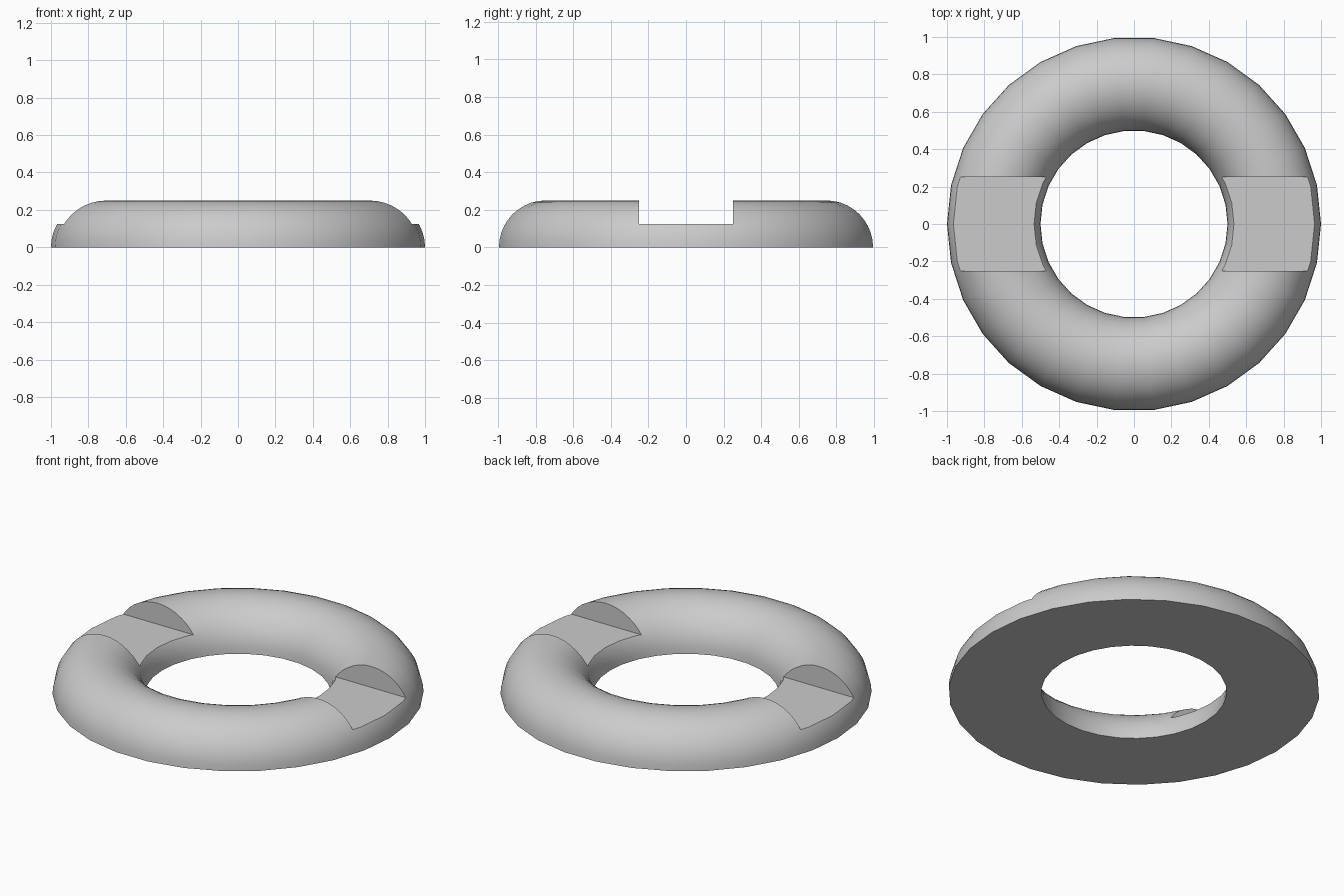
import bpy, bmesh
from math import sin, cos, pi

cube = bpy.data.objects.get("Cube")
if cube:
    bpy.data.objects.remove(cube, do_unlink=True)

MAJOR, MINOR = 0.75, 0.25
RING_STEPS, ARC_STEPS = 30, 20

# Single grey material
grey = bpy.data.materials.new("plain grey")
grey.use_nodes = True
colour = (0.6, 0.6, 0.6, 1)
grey.diffuse_color = colour
for node in grey.node_tree.nodes:
    if node.type == 'BSDF_PRINCIPLED':
        node.inputs["Base Color"].default_value = colour


def add_object(name, bm):
    mesh = bpy.data.meshes.new(name)
    bm.to_mesh(mesh)
    bm.free()
    obj = bpy.data.objects.new(name, mesh)
    bpy.context.collection.objects.link(obj)
    mesh.materials.append(grey)
    return obj


# Half-round ring: a semicircle swept around z, flat underneath
bm = bmesh.new()
loops = []
for i in range(RING_STEPS):
    a = 2 * pi * i / RING_STEPS
    loop = []
    for j in range(ARC_STEPS + 1):
        t = pi * j / ARC_STEPS
        r = MAJOR + MINOR * cos(t)
        loop.append(bm.verts.new((r * cos(a), r * sin(a), MINOR * sin(t))))
    loops.append(loop)
for i, loop in enumerate(loops):
    after = loops[(i + 1) % RING_STEPS]
    for j in range(ARC_STEPS + 1):
        k = (j + 1) % (ARC_STEPS + 1)
        bm.faces.new((loop[j], after[j], after[k], loop[k]))
bmesh.ops.recalc_face_normals(bm, faces=bm.faces)
ring = add_object("notched_ring", bm)

# Straight slot across both sides, down to half the height
bm = bmesh.new()
bmesh.ops.create_cube(bm, size=1)
bmesh.ops.scale(bm, vec=(3, 0.5, 0.25), verts=bm.verts)
bmesh.ops.translate(bm, vec=(0, 0, 0.25), verts=bm.verts)
cutter = add_object("slot_cutter", bm)
cutter.hide_render = True

slot = ring.modifiers.new("slot", 'BOOLEAN')
slot.operation = 'DIFFERENCE'
slot.solver = 'EXACT'
slot.object = cutter

bpy.ops.object.select_all(action='DESELECT')
ring.select_set(True)
bpy.context.view_layer.objects.active = ring
bpy.ops.object.modifier_apply(modifier=slot.name)
bpy.data.objects.remove(cutter, do_unlink=True)

# Smooth round surface, crisp slot and base edges
bpy.ops.object.shade_smooth_by_angle(angle=pi / 6)
